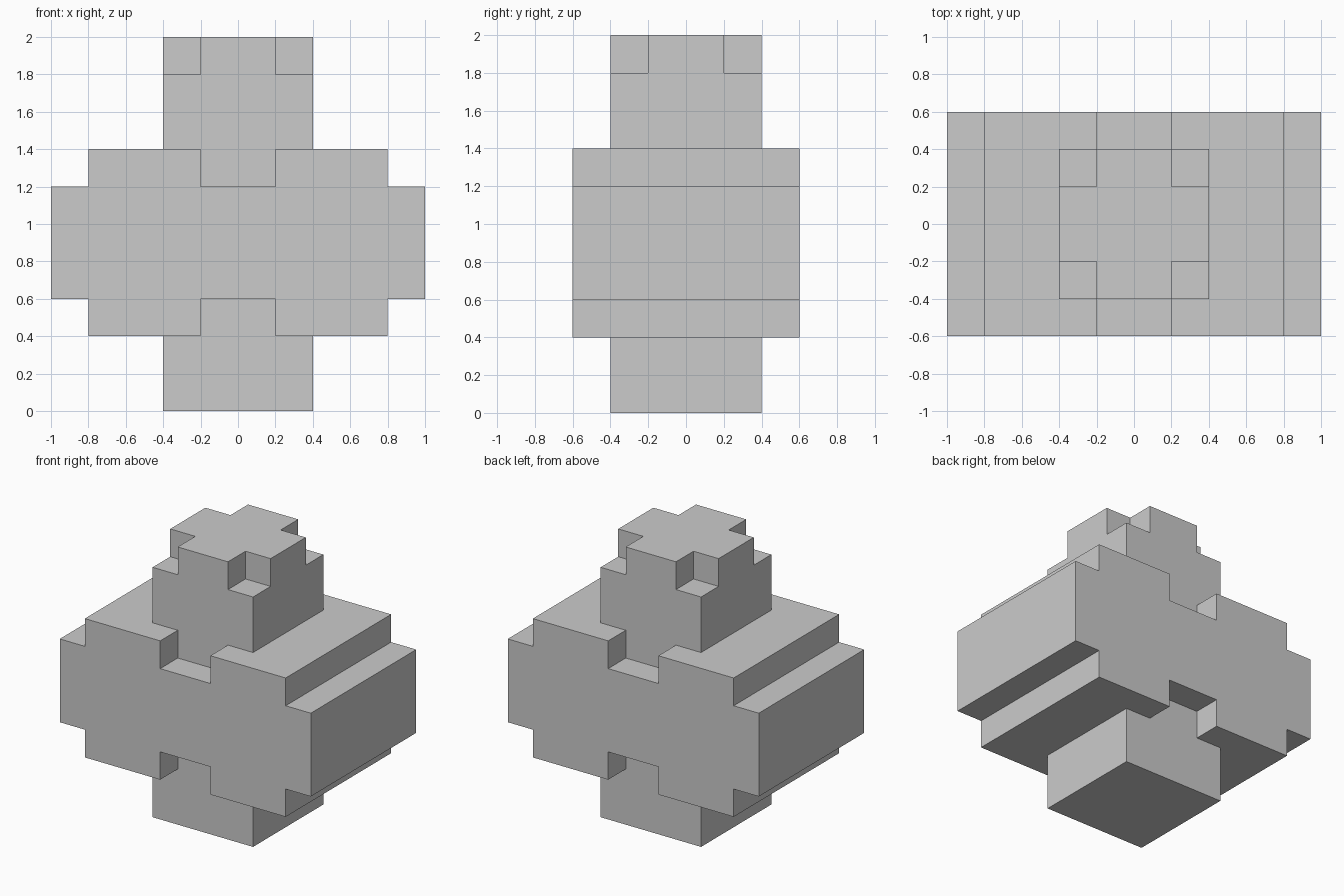
import bpy
import bmesh
from mathutils import Matrix

if "Cube" in bpy.data.objects:
    bpy.data.objects.remove(bpy.data.objects["Cube"])


def to_object(name, bm):
    bmesh.ops.recalc_face_normals(bm, faces=bm.faces)
    mesh = bpy.data.meshes.new(name)
    bm.to_mesh(mesh)
    bm.free()
    obj = bpy.data.objects.new(name, mesh)
    bpy.context.collection.objects.link(obj)
    return obj


def boxes(name, items):
    """One object made of boxes given as (centre, size)."""
    bm = bmesh.new()
    for centre, size in items:
        bmesh.ops.create_cube(bm, size=1, matrix=Matrix.LocRotScale(centre, None, size))
    return to_object(name, bm)


def extrude_profile(name, points, depth):
    """Extrude an x-z profile along y, centred on y = 0."""
    bm = bmesh.new()
    face = bm.faces.new([bm.verts.new((x, -depth / 2, z)) for x, z in points])
    result = bmesh.ops.extrude_face_region(bm, geom=[face])
    verts = [v for v in result["geom"] if isinstance(v, bmesh.types.BMVert)]
    bmesh.ops.translate(bm, verts=verts, vec=(0, depth, 0))
    return to_object(name, bm)


def combine(target, tool, operation):
    mod = target.modifiers.new(operation.title(), 'BOOLEAN')
    mod.operation = operation
    mod.solver = 'EXACT'
    mod.object = tool
    bpy.context.view_layer.objects.active = target
    bpy.ops.object.modifier_apply(modifier=mod.name)
    bpy.data.objects.remove(tool, do_unlink=True)


# Stepped body with a central notch above and below, mirrored about x = 0
right = [(0.2, 0.6), (0.2, 0.4), (0.8, 0.4), (0.8, 0.6), (1, 0.6),
         (1, 1.2), (0.8, 1.2), (0.8, 1.4), (0.2, 1.4), (0.2, 1.2)]
left = [(-x, z) for x, z in reversed(right)]
body = extrude_profile("stepped_body", right + left, 1.2)

# Square pillar with its four top corners cut away
pillar = boxes("pillar", [((0, 0, 1), (0.8, 0.8, 2))])
corners = boxes("corner_cutter", [((sx * 0.4, sy * 0.4, 2), (0.4, 0.4, 0.4))
                                  for sx in (-1, 1) for sy in (-1, 1)])
corners.hide_render = True
combine(pillar, corners, 'DIFFERENCE')

# Merge pillar into the body
combine(body, pillar, 'UNION')
